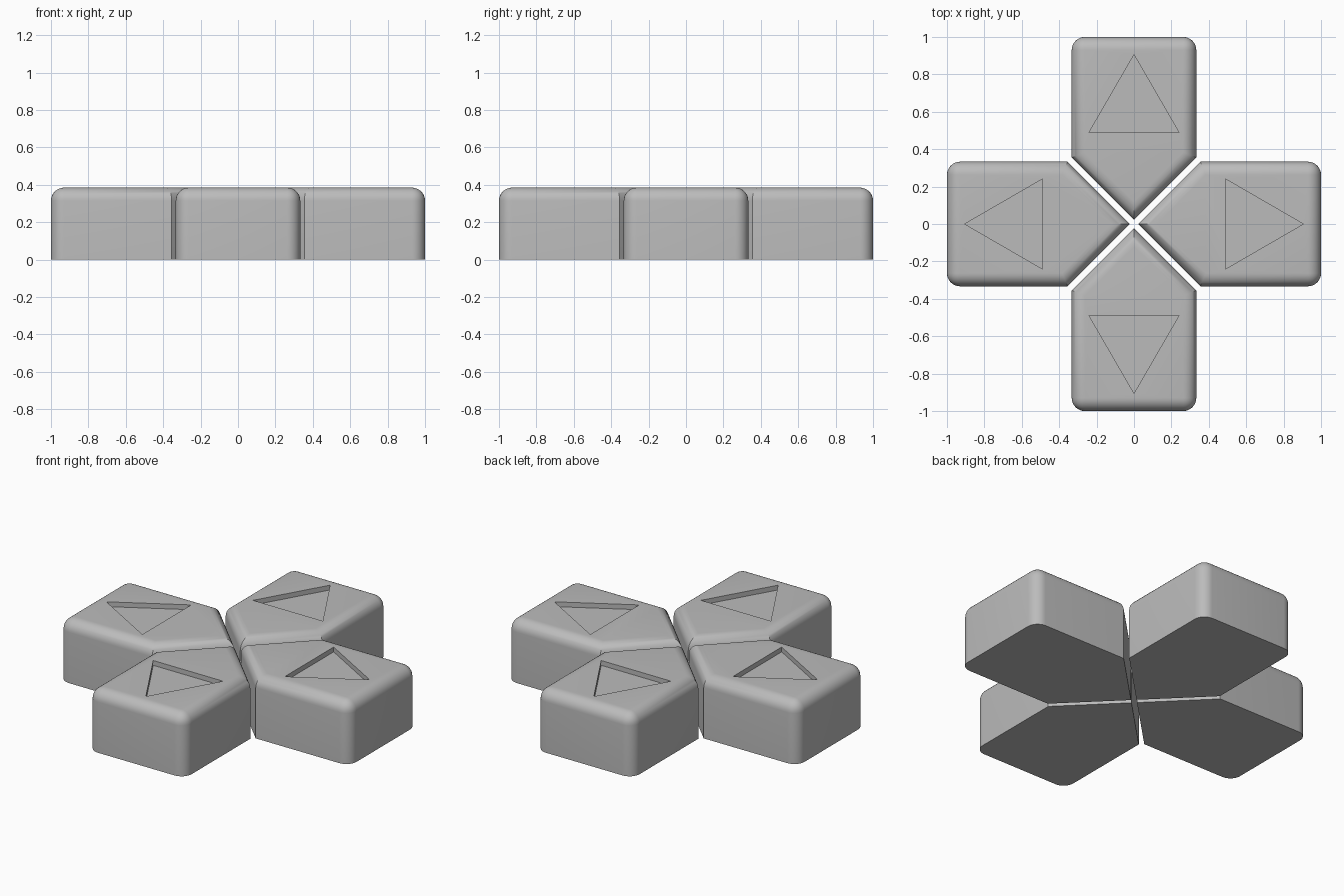
import bpy, bmesh, math
from mathutils import Matrix

if "Cube" in bpy.data.objects:
    bpy.data.objects.remove(bpy.data.objects["Cube"])

HEIGHT, HALF, RADIUS, DEPTH = 0.385, 0.333, 0.07, 0.03

grey = bpy.data.materials.new("plain grey")
grey.diffuse_color = (0.5, 0.5, 0.5, 1)
grey.use_nodes = True
grey.node_tree.nodes["Principled BSDF"].inputs["Base Color"].default_value = grey.diffuse_color


def prism(name, outline, z0, z1, angle, rounded=False):
    """Extrude an outline upwards, optionally rounding its top and outer corners."""
    bm = bmesh.new()
    base = bm.faces.new([bm.verts.new((x, y, z0)) for x, y in outline])
    ext = bmesh.ops.extrude_face_region(bm, geom=[base], use_keep_orig=True)
    for v in ext["geom"]:
        if isinstance(v, bmesh.types.BMVert):
            v.co.z = z1
    bmesh.ops.recalc_face_normals(bm, faces=bm.faces)
    if rounded:
        top = [e for e in bm.edges if all(v.co.z > z1 - 1e-4 for v in e.verts)]
        outer = [e for e in bm.edges if all(v.co.y > 0.99 for v in e.verts)
                 and abs(e.verts[0].co.z - e.verts[1].co.z) > 0.1]
        bmesh.ops.bevel(bm, geom=top + outer, offset=RADIUS, segments=8,
                        profile=0.5, affect='EDGES', clamp_overlap=True)
    bm.transform(Matrix.Rotation(angle, 4, 'Z'))
    mesh = bpy.data.meshes.new(name)
    bm.to_mesh(mesh)
    bm.free()
    mesh.materials.append(grey)
    obj = bpy.data.objects.new(name, mesh)
    bpy.context.collection.objects.link(obj)
    return obj


# Pointed button outline and its arrow, both facing +y
button_outline = [(0, 0.022), (HALF, HALF + 0.022), (HALF, 1), (-HALF, 1), (-HALF, HALF + 0.022)]
arrow_outline = [(-0.24, 0.49), (0.24, 0.49), (0, 0.905)]

for i, side in enumerate(("back", "left", "front", "right")):
    angle = i * math.pi / 2
    button = prism(side + "_button", button_outline, 0, HEIGHT, angle, rounded=True)
    cutter = prism(side + "_arrow_cutter", arrow_outline, HEIGHT - DEPTH, HEIGHT + 0.1, angle)

    # Engrave the arrow, then drop the cutter
    cut = button.modifiers.new("arrow_recess", 'BOOLEAN')
    cut.operation, cut.solver, cut.object = 'DIFFERENCE', 'EXACT', cutter
    bpy.ops.object.select_all(action='DESELECT')
    bpy.context.view_layer.objects.active = button
    button.select_set(True)
    bpy.ops.object.modifier_apply(modifier=cut.name)
    bpy.data.objects.remove(cutter)
    bpy.ops.object.shade_smooth_by_angle(angle=math.radians(30))
